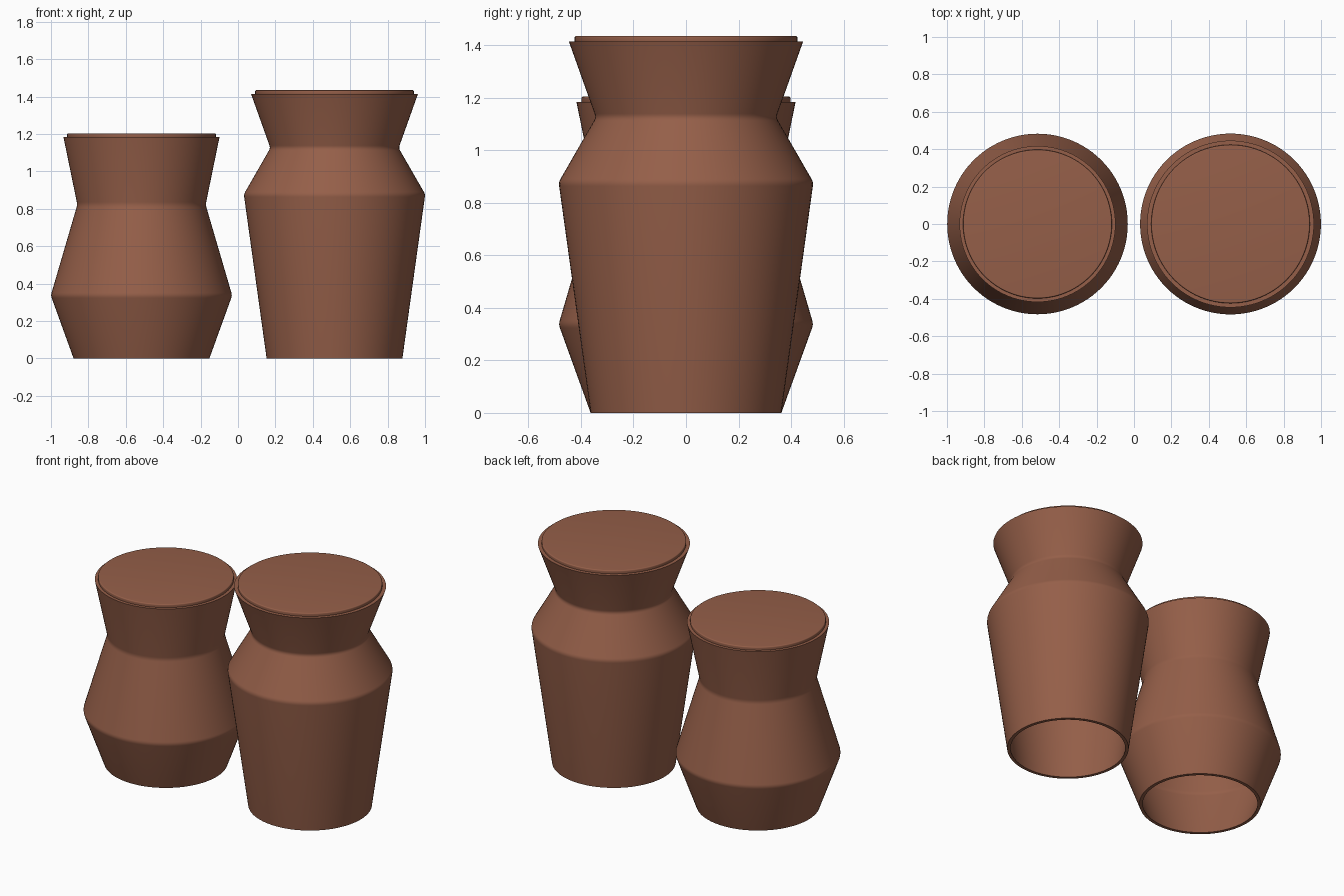
import bpy, bmesh, math
from mathutils import Vector

if "Cube" in bpy.data.objects:
    bpy.data.objects.remove(bpy.data.objects["Cube"], do_unlink=True)

clay = bpy.data.materials.new("terracotta brown")
clay.use_nodes = True
color = (0.30, 0.114, 0.066, 1)
clay.diffuse_color = color
bsdf = next(n for n in clay.node_tree.nodes if n.type == 'BSDF_PRINCIPLED')
bsdf.inputs["Base Color"].default_value = color
bsdf.inputs["Roughness"].default_value = 0.8

WALL = 0.02


def soften(points, size, steps=4):
    """Round the inner corners of a (radius, height) profile."""
    pts = [Vector(p) for p in points]
    out = [pts[0]]
    for a, b, c in zip(pts, pts[1:], pts[2:]):
        start = b + (a - b).normalized() * size
        end = b + (c - b).normalized() * size
        for i in range(steps + 1):
            t = i / steps
            out.append(start * (1 - t) ** 2 + b * 2 * t * (1 - t) + end * t * t)
    return out + [pts[-1]]


def lathe(name, profile, x):
    """Spin a profile about the vertical axis."""
    bm = bmesh.new()
    verts = [bm.verts.new((r, 0, z)) for r, z in profile]
    edges = [bm.edges.new(pair) for pair in zip(verts, verts[1:])]
    bmesh.ops.spin(bm, geom=verts + edges, cent=(0, 0, 0), axis=(0, 0, 1),
                   angle=math.tau, steps=96)
    bmesh.ops.remove_doubles(bm, verts=bm.verts, dist=1e-5)
    bmesh.ops.recalc_face_normals(bm, faces=bm.faces)
    mesh = bpy.data.meshes.new(name)
    bm.to_mesh(mesh)
    bm.free()
    mesh.materials.append(clay)
    obj = bpy.data.objects.new(name, mesh)
    bpy.context.collection.objects.link(obj)
    obj.location.x = x
    bpy.ops.object.select_all(action='DESELECT')
    obj.select_set(True)
    bpy.context.view_layer.objects.active = obj
    bpy.ops.object.shade_smooth_by_angle(angle=math.radians(35))


def jar(name, x, outline, lid_radius, lid_top):
    # Hollow body, open underneath, with a thin wall
    outer = soften(outline, 0.015)
    inner = [(p.x - WALL, p.y) for p in outer]
    rim = outline[-1][1]
    inner[-1] = (inner[-1][0], rim - WALL)
    body = [(0, rim - WALL)] + inner[::-1]
    body += [(p.x, p.y) for p in outer] + [(0, rim)]
    lathe(name + "_body", body, x)
    # Low disc lid with a rounded edge
    lid = [(0, rim - 0.005), (lid_radius, rim - 0.005), (lid_radius, lid_top), (0, lid_top)]
    lathe(name + "_lid", soften(lid, 0.007), x)


jar("short_jar", -0.516,
    [(0.363, 0), (0.485, 0.337), (0.343, 0.822), (0.417, 1.183)], 0.398, 1.204)
jar("tall_jar", 0.516,
    [(0.363, 0), (0.485, 0.878), (0.343, 1.125), (0.446, 1.414)], 0.424, 1.435)
